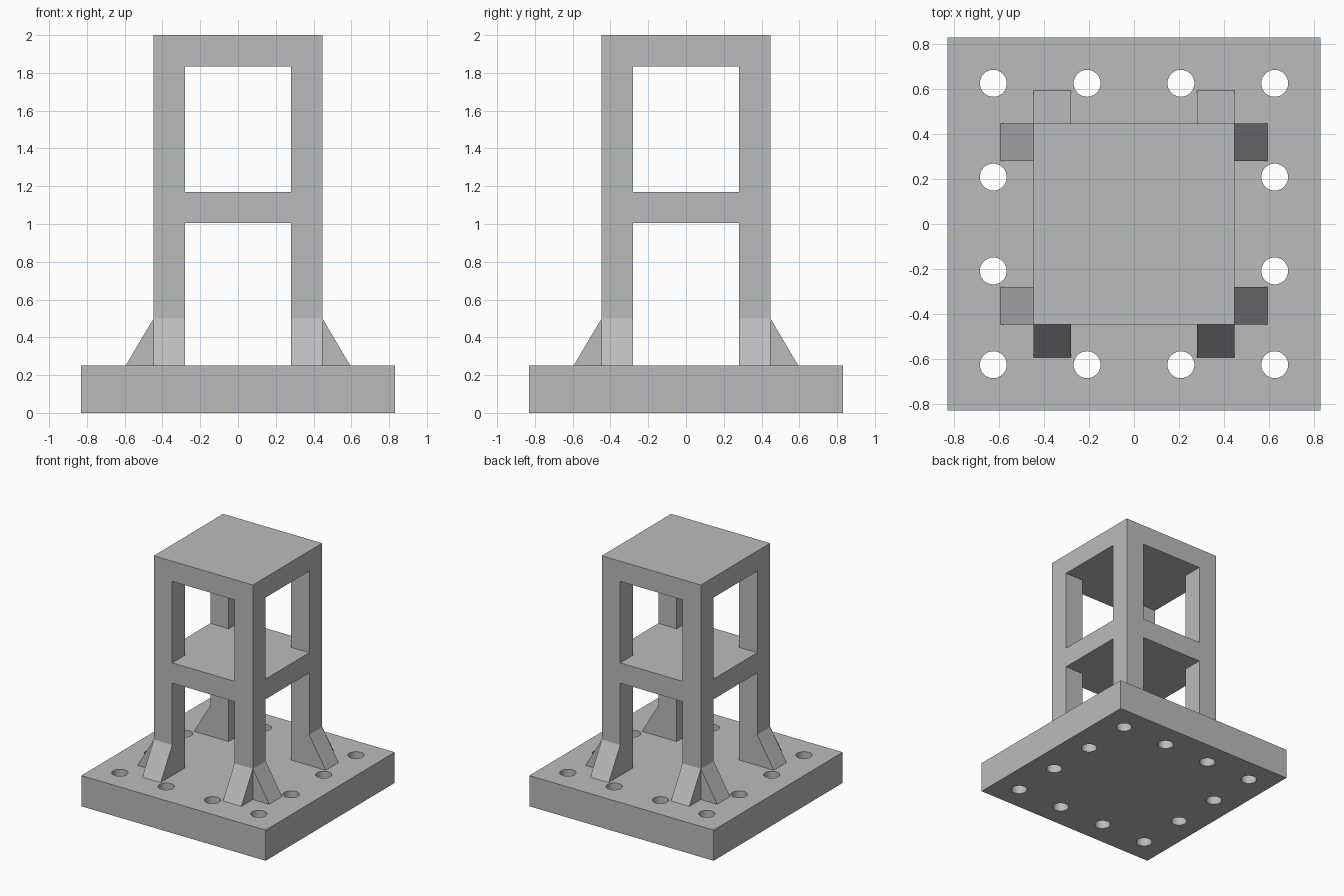
import bpy
import bmesh
from math import radians
from mathutils import Matrix, Vector

if "Cube" in bpy.data.objects:
    bpy.data.objects.remove(bpy.data.objects["Cube"], do_unlink=True)

BASE_HALF, BASE_TOP = 0.832, 0.25
OUTER, INNER = 0.447, 0.281      # outer and inner faces of the legs
GUSSET_REACH, GUSSET_TOP = 0.595, 0.5
HOLE_STEP, HOLE_RADIUS = 0.418, 0.06

grey = bpy.data.materials.new("plain grey")
grey.use_nodes = True
grey.diffuse_color = (0.5, 0.5, 0.5, 1)
grey.node_tree.nodes["Principled BSDF"].inputs["Base Color"].default_value = grey.diffuse_color


def make_object(name, bm):
    bmesh.ops.recalc_face_normals(bm, faces=bm.faces)
    mesh = bpy.data.meshes.new(name)
    bm.to_mesh(mesh)
    bm.free()
    mesh.materials.append(grey)
    obj = bpy.data.objects.new(name, mesh)
    bpy.context.collection.objects.link(obj)
    return obj


def box(name, half_x, half_y, bottom, top):
    bm = bmesh.new()
    bmesh.ops.create_cube(bm, size=1)
    bmesh.ops.scale(bm, vec=(2 * half_x, 2 * half_y, top - bottom), verts=bm.verts)
    bmesh.ops.translate(bm, vec=(0, 0, (top + bottom) / 2), verts=bm.verts)
    return make_object(name, bm)


def cut(target, cutter):
    mod = target.modifiers.new("cut", 'BOOLEAN')
    mod.operation, mod.solver, mod.object = 'DIFFERENCE', 'EXACT', cutter
    bpy.context.view_layer.objects.active = target
    bpy.ops.object.modifier_apply(modifier=mod.name)
    bpy.data.objects.remove(cutter, do_unlink=True)


# Base plate with a ring of bolt holes
base = box("base_plate", BASE_HALF, BASE_HALF, 0, BASE_TOP)
bm = bmesh.new()
for i in range(4):
    for j in range(4):
        if i in (0, 3) or j in (0, 3):
            place = Matrix.Translation(((i - 1.5) * HOLE_STEP, (j - 1.5) * HOLE_STEP, BASE_TOP / 2))
            bmesh.ops.create_cone(bm, cap_ends=True, segments=48, radius1=HOLE_RADIUS,
                                  radius2=HOLE_RADIUS, depth=0.5, matrix=place)
cut(base, make_object("bolt_hole_cutter", bm))

# Tower: a solid block with openings cut through both ways on two levels
tower = box("tower_frame", OUTER, OUTER, BASE_TOP, 2)
for bottom, top in ((0.1, 1.005), (1.17, 1.835)):
    cut(tower, box("opening_cutter_x", 1, INNER, bottom, top))
    cut(tower, box("opening_cutter_y", INNER, 1, bottom, top))

# Wedge gussets: two on the outer faces of every leg
bm = bmesh.new()
profile = ((OUTER, BASE_TOP), (GUSSET_REACH, BASE_TOP), (OUTER, GUSSET_TOP))
for turn in range(4):
    spin = Matrix.Rotation(radians(90 * turn), 4, 'Z')
    for near, far in ((INNER, OUTER), (-OUTER, -INNER)):
        a, b = ([bm.verts.new(spin @ Vector((x, y, z))) for x, z in profile] for y in (near, far))
        bm.faces.new(a)
        bm.faces.new(b)
        for k in range(3):
            n = (k + 1) % 3
            bm.faces.new((a[k], a[n], b[n], b[k]))
make_object("leg_gussets", bm)

# Round hole walls, crisp edges elsewhere
bpy.ops.object.select_all(action='DESELECT')
base.select_set(True)
bpy.context.view_layer.objects.active = base
bpy.ops.object.shade_smooth_by_angle(angle=radians(30))
